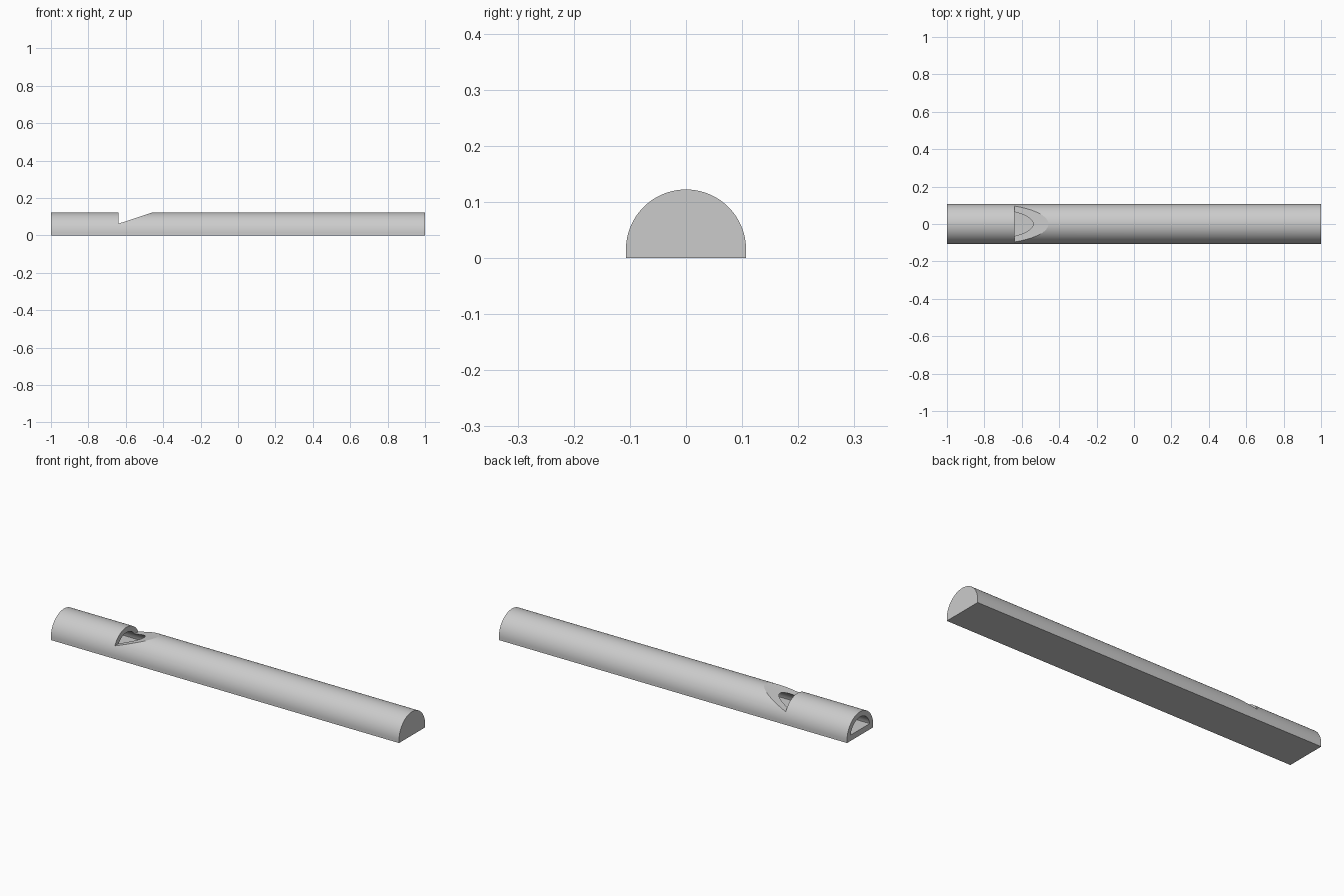
import bpy, bmesh, math
from mathutils import Vector

cube = bpy.data.objects.get("Cube")
if cube:
    bpy.data.objects.remove(cube, do_unlink=True)

grey = bpy.data.materials.new("light_grey")
grey.use_nodes = True
grey.diffuse_color = (0.6, 0.6, 0.6, 1)
grey.node_tree.nodes["Principled BSDF"].inputs["Base Color"].default_value = (0.6, 0.6, 0.6, 1)


def prism(name, points, direction):
    """Solid made by sweeping a closed 3D outline along a direction."""
    bm = bmesh.new()
    face = bm.faces.new([bm.verts.new(p) for p in points])
    swept = bmesh.ops.extrude_face_region(bm, geom=[face])["geom"]
    verts = [v for v in swept if isinstance(v, bmesh.types.BMVert)]
    bmesh.ops.translate(bm, verts=verts, vec=Vector(direction))
    bmesh.ops.recalc_face_normals(bm, faces=bm.faces)
    mesh = bpy.data.meshes.new(name)
    bm.to_mesh(mesh)
    bm.free()
    obj = bpy.data.objects.new(name, mesh)
    bpy.context.collection.objects.link(obj)
    mesh.materials.append(grey)
    return obj


def half_round(x, radius, centre, floor, steps):
    """Arched outline with a flat floor, facing along x."""
    start = math.asin(max(-1, min(1, (floor - centre) / radius))) if floor > centre else 0
    sweep = math.pi - 2 * start
    arc = [(x, radius * math.cos(start + sweep * i / steps),
            centre + radius * math.sin(start + sweep * i / steps)) for i in range(steps + 1)]
    if floor < centre:
        arc += [(x, -radius, floor), (x, radius, floor)]
    return arc


# Outer tube
body = prism("whistle_body", half_round(-1, 0.107, 0.015, 0, 64), (2, 0, 0))

# Air channel, open at the mouth end and closed at the far end
bore = prism("bore_cutter", half_round(-1.05, 0.08, 0.015, 0.03, 48), (2.02, 0, 0))

# Window with an upright step and a long sloping lip
notch = [(-0.64, -0.2, 0.062), (-0.366, -0.2, 0.152), (-0.366, -0.2, 0.2), (-0.64, -0.2, 0.2)]
window = prism("window_cutter", notch, (0, 0.4, 0))

bpy.context.view_layer.objects.active = body
body.select_set(True)
for cutter in (bore, window):
    cutter.hide_render = True
    mod = body.modifiers.new(cutter.name, "BOOLEAN")
    mod.operation = "DIFFERENCE"
    mod.solver = "EXACT"
    mod.object = cutter
    bpy.ops.object.modifier_apply(modifier=mod.name)
    bpy.data.objects.remove(cutter, do_unlink=True)

bpy.ops.object.shade_smooth_by_angle(angle=math.radians(15))
